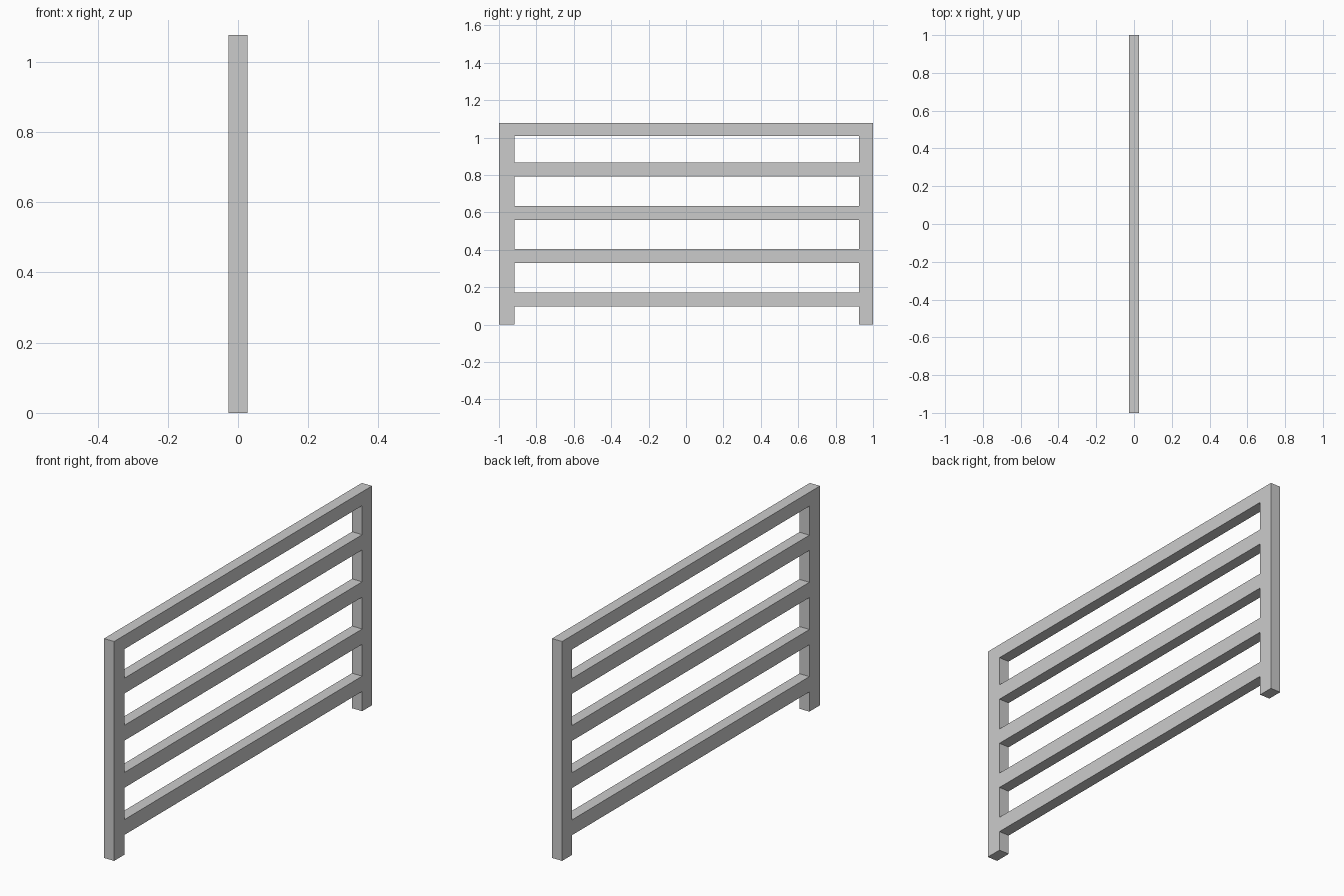
import bpy

cube = bpy.data.objects.get("Cube")
if cube:
    bpy.data.objects.remove(cube, do_unlink=True)

# Single painted metal colour
grey = bpy.data.materials.new("light_grey")
grey.use_nodes = True
colour = (0.6, 0.6, 0.6, 1)
grey.diffuse_color = colour
grey.node_tree.nodes["Principled BSDF"].inputs["Base Color"].default_value = colour

DEPTH = 0.055    # thickness along x
TOP = 1.077      # overall height
UNDER = 1.009    # underside of the top rail
FRONT_IN = -0.918
BACK_IN = 0.924


def bar(name, y0, y1, z0, z1):
    """Square-edged bar spanning the given y and z ranges."""
    bpy.ops.mesh.primitive_cube_add(size=1, location=(0, (y0 + y1) / 2, (z0 + z1) / 2))
    obj = bpy.context.object
    obj.name = name
    obj.scale = (DEPTH, y1 - y0, z1 - z0)
    bpy.ops.object.transform_apply(location=False, rotation=False, scale=True)
    obj.data.materials.append(grey)
    return obj


# Upright posts with the top rail resting on them
bar("front_post", -1, FRONT_IN, 0, UNDER)
bar("back_post", BACK_IN, 1, 0, UNDER)
bar("top_rail", -1, 1, UNDER, TOP)

# Evenly spaced rails between the posts
for i in range(4):
    z = 0.097 + i * 0.2315
    bar(f"rail_{i + 1}", FRONT_IN, BACK_IN, z, z + 0.075)
